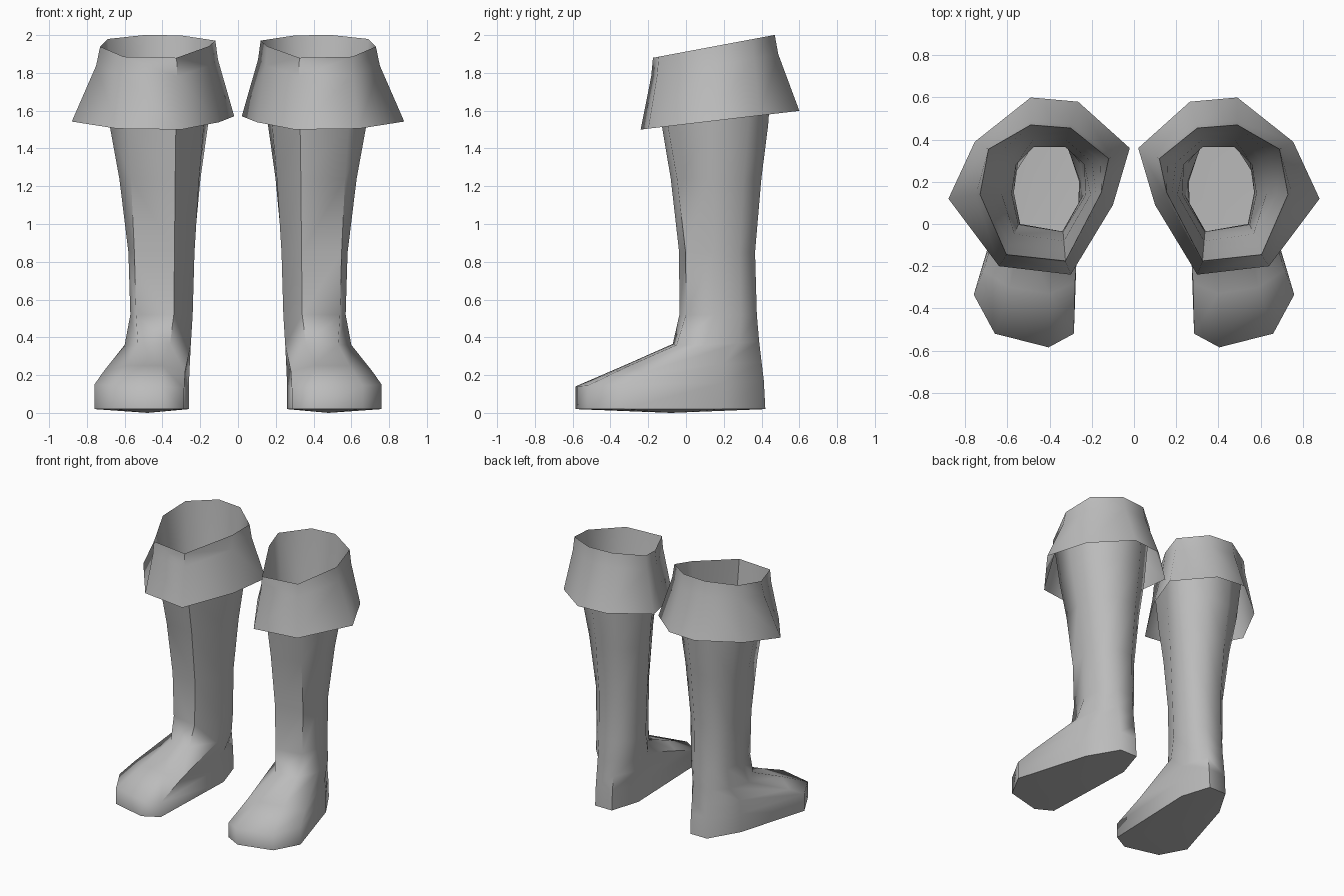
import bpy, bmesh, math

if "Cube" in bpy.data.objects:
    bpy.data.objects.remove(bpy.data.objects["Cube"])

grey = bpy.data.materials.new("grey leather")
grey.diffuse_color = (0.5, 0.5, 0.5, 1)
grey.use_nodes = True
grey.node_tree.nodes["Principled BSDF"].inputs["Base Color"].default_value = grey.diffuse_color

# Eight-sided rings in plan, counter-clockwise from the inner front corner
CUFF_HEM = [(.30, -.24), (.64, -.20), (.88, .12), (.755, .39),
            (.49, .60), (.265, .58), (.02, .36), (.10, .09)]
RIM = [(.325, -.175), (.605, -.145), (.73, .14), (.69, .355),
       (.49, .47), (.30, .455), (.12, .31), (.155, .15)]
ANKLE = [(.34, -.035), (.54, 0), (.57, .15), (.55, .29),
         (.47, .375), (.33, .375), (.245, .29), (.24, .14)]
SOLE = [(.405, -.585), (.66, -.52), (.76, -.335), (.60, .20),
        (.47, .42), (.33, .42), (.26, .20), (.285, -.52)]


def tilt(ring, base, slope, y0):
    """Lift a plan ring onto a plane that slopes along y."""
    return [(x, y, base + slope * (y - y0)) for x, y in ring]


def blend(a, b, t):
    return [tuple(p + (q - p) * t for p, q in zip(u, v)) for u, v in zip(a, b)]


def level(ring, z):
    return [(x, y, z) for x, y in ring]


def loft(name, rings, side, sole=None):
    """Skin stacked rings from bottom to top; side = -1 mirrors across x."""
    bm = bmesh.new()
    rows = [[bm.verts.new((x * side, y, z)) for x, y, z in r] for r in rings]
    n = len(rows[0])
    for lo, up in zip(rows, rows[1:]):
        for i in range(n):
            j = (i + 1) % n
            bm.faces.new((lo[i], lo[j], up[j], up[i]))
    if sole:
        c = bm.verts.new((sole[0] * side, sole[1], sole[2]))
        for i in range(n):
            bm.faces.new((rows[0][(i + 1) % n], rows[0][i], c))
    if side < 0:
        bmesh.ops.reverse_faces(bm, faces=bm.faces[:])
    mesh = bpy.data.meshes.new(name)
    bm.to_mesh(mesh)
    bm.free()
    mesh.materials.append(grey)
    ob = bpy.data.objects.new(name, mesh)
    bpy.context.collection.objects.link(ob)
    bpy.ops.object.select_all(action='DESELECT')
    ob.select_set(True)
    bpy.context.view_layer.objects.active = ob
    bpy.ops.object.shade_smooth_by_angle(angle=math.radians(65))


rim = tilt(RIM, 1.88, .1875, -.175)
hem = tilt(CUFF_HEM, 1.50, .118, -.24)

# Cuff: flared skirt, then a narrow bevel up to the rim
shoulder = [(x, y, z - .045) for x, y, z in blend(rim, hem, .14)]
cuff = [hem, shoulder, rim]

# Foot: sole edge, toe cap edge, instep, ankle bend
toe_top = [(x, y, z) for (x, y), z in
           zip(SOLE, (.14, .145, .15, .16, .17, .17, .15, .13))]
toe_top[4], toe_top[5] = (.47, .412, .17), (.33, .412, .17)
instep = [(.40, -.33, .25), (.59, -.30, .25), (.715, -.22, .215), (.59, .20, .26),
          (.47, .40, .27), (.33, .40, .27), (.255, .20, .26), (.28, -.28, .22)]
bend = [(.36, -.07, .365), (.53, -.05, .36), (.60, .10, .36), (.56, .28, .37),
        (.47, .387, .38), (.33, .387, .38), (.25, .28, .37), (.25, .10, .36)]

# Shaft: flares gradually from the ankle to the rim
ankle = level(ANKLE, .52)
calf = [(.40 + (x - .40) * 1.06, y * .98 - .002, .85) for x, y in ANKLE]
knee = [(x, y, 1.24) for x, y, z in blend(calf, rim, .32)]
top = [(x, y, 1.52) for x, y, z in blend(calf, rim, .66)]
boot = [level(SOLE, .02), toe_top, instep, bend, ankle, calf, knee, top, rim]

for side, word in ((1, "right"), (-1, "left")):
    loft("boot_" + word, boot, side, sole=(.48, -.08, 0))
    loft("cuff_" + word, cuff, side)
